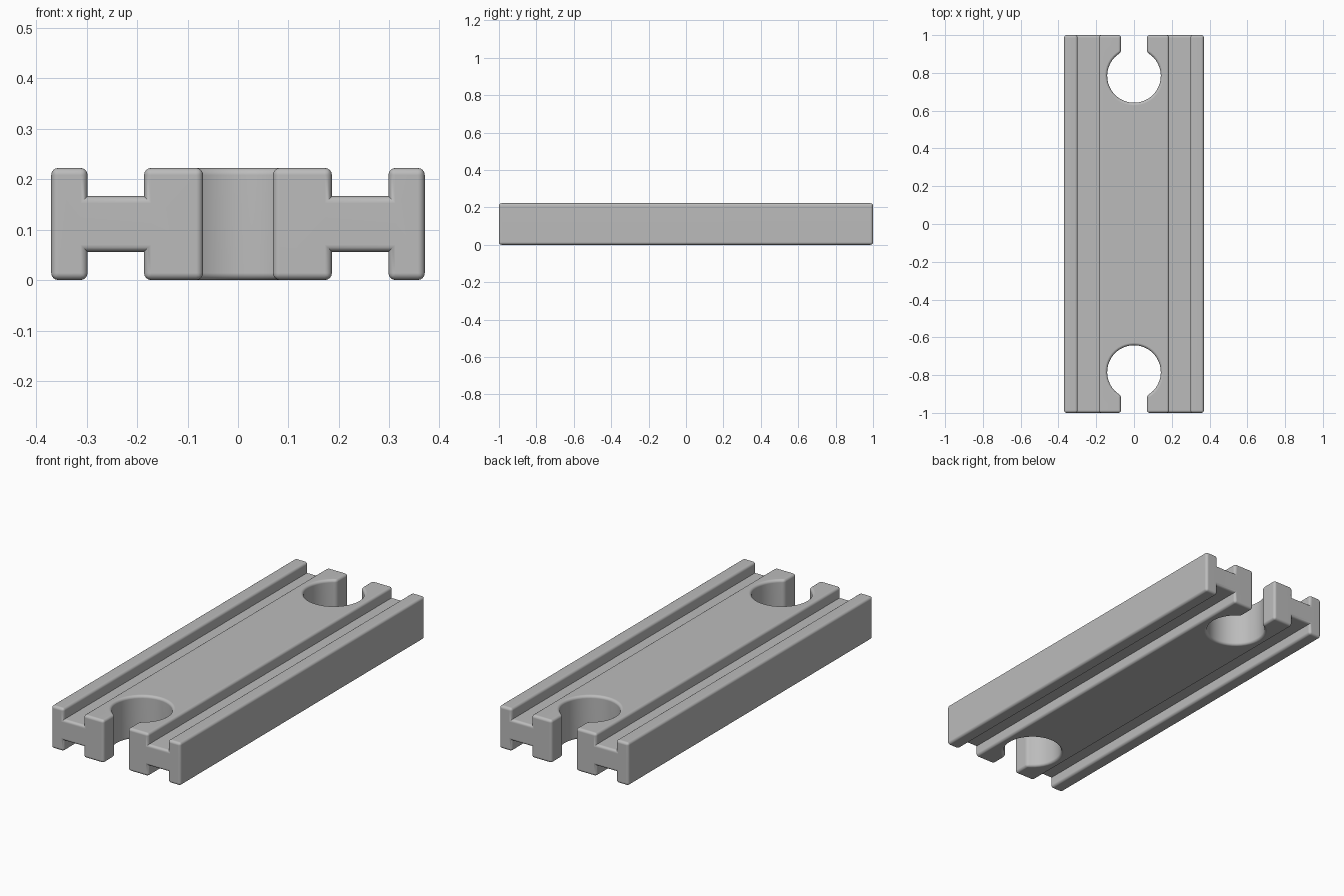
import bpy, bmesh, math

cube = bpy.data.objects.get("Cube")
if cube:
    bpy.data.objects.remove(cube, do_unlink=True)

HEIGHT, ROUND = 0.222, 0.014

# Single painted colour
mat = bpy.data.materials.new("plain_grey")
mat.use_nodes = True
grey = (0.5, 0.5, 0.5, 1)
mat.diffuse_color = grey
mat.node_tree.nodes["Principled BSDF"].inputs["Base Color"].default_value = grey


def prism(name, outline, sweep):
    """Closed outline of 3D points swept along a vector."""
    bm = bmesh.new()
    face = bm.faces.new([bm.verts.new(p) for p in outline])
    swept = bmesh.ops.extrude_face_region(bm, geom=[face])["geom"]
    moved = [v for v in swept if isinstance(v, bmesh.types.BMVert)]
    bmesh.ops.translate(bm, verts=moved, vec=sweep)
    bmesh.ops.recalc_face_normals(bm, faces=bm.faces)
    mesh = bpy.data.meshes.new(name)
    bm.to_mesh(mesh)
    bm.free()
    obj = bpy.data.objects.new(name, mesh)
    bpy.context.collection.objects.link(obj)
    return obj


# Track body: cross-section with wheel grooves above and below
groove_out, groove_in, floor = 0.298, 0.186, 0.166
quarter = [(0.37, HEIGHT), (groove_out, HEIGHT), (groove_out, floor),
           (groove_in, floor), (groove_in, HEIGHT)]
upper = quarter + [(-x, z) for x, z in reversed(quarter)]
section = upper + [(x, HEIGHT - z) for x, z in reversed(upper)]
track = prism("track_body", [(x, -1, z) for x, z in section], (0, 2, 0))
track.data.materials.append(mat)

# Keyhole sockets: round hole with a narrow slot to each end
RADIUS, SLOT, CENTRE, STEPS = 0.142, 0.069, 0.784, 36
gap = math.asin(SLOT / RADIUS)
for end in (-1, 1):
    outline = [(-SLOT, 1.1 * end, -0.1), (SLOT, 1.1 * end, -0.1)]
    for i in range(STEPS + 1):
        a = gap + (2 * math.pi - 2 * gap) * i / STEPS
        outline.append((RADIUS * math.sin(a),
                        end * (CENTRE + RADIUS * math.cos(a)), -0.1))
    cutter = prism("socket_cutter", outline, (0, 0, 0.5))
    cutter.hide_render = True
    cut = track.modifiers.new("socket", 'BOOLEAN')
    cut.operation, cut.solver, cut.object = 'DIFFERENCE', 'EXACT', cutter
    bpy.context.view_layer.update()
    graph = bpy.context.evaluated_depsgraph_get()
    mesh = bpy.data.meshes.new_from_object(track.evaluated_get(graph))
    track.modifiers.clear()
    track.data = mesh
    bpy.data.objects.remove(cutter, do_unlink=True)
track.data.name = "track_body"

# Round every outer edge, leaving the inside groove corners crisp
bm = bmesh.new()
bm.from_mesh(track.data)
bmesh.ops.remove_doubles(bm, verts=bm.verts, dist=0.0001)
bmesh.ops.dissolve_limit(bm, angle_limit=math.radians(1),
                         verts=bm.verts, edges=bm.edges)
sharp = [e for e in bm.edges if e.is_manifold
         and e.calc_face_angle_signed() > math.radians(30)]
bmesh.ops.bevel(bm, geom=sharp, offset=ROUND, offset_type='OFFSET', segments=4,
                profile=0.5, affect='EDGES', clamp_overlap=False)
bm.to_mesh(track.data)
bm.free()

# Smooth shading with flat faces kept flat
bpy.ops.object.select_all(action='DESELECT')
track.select_set(True)
bpy.context.view_layer.objects.active = track
bpy.ops.object.shade_smooth_by_angle(angle=math.radians(40))
flat = track.modifiers.new("flat_faces", 'WEIGHTED_NORMAL')
flat.keep_sharp = True
